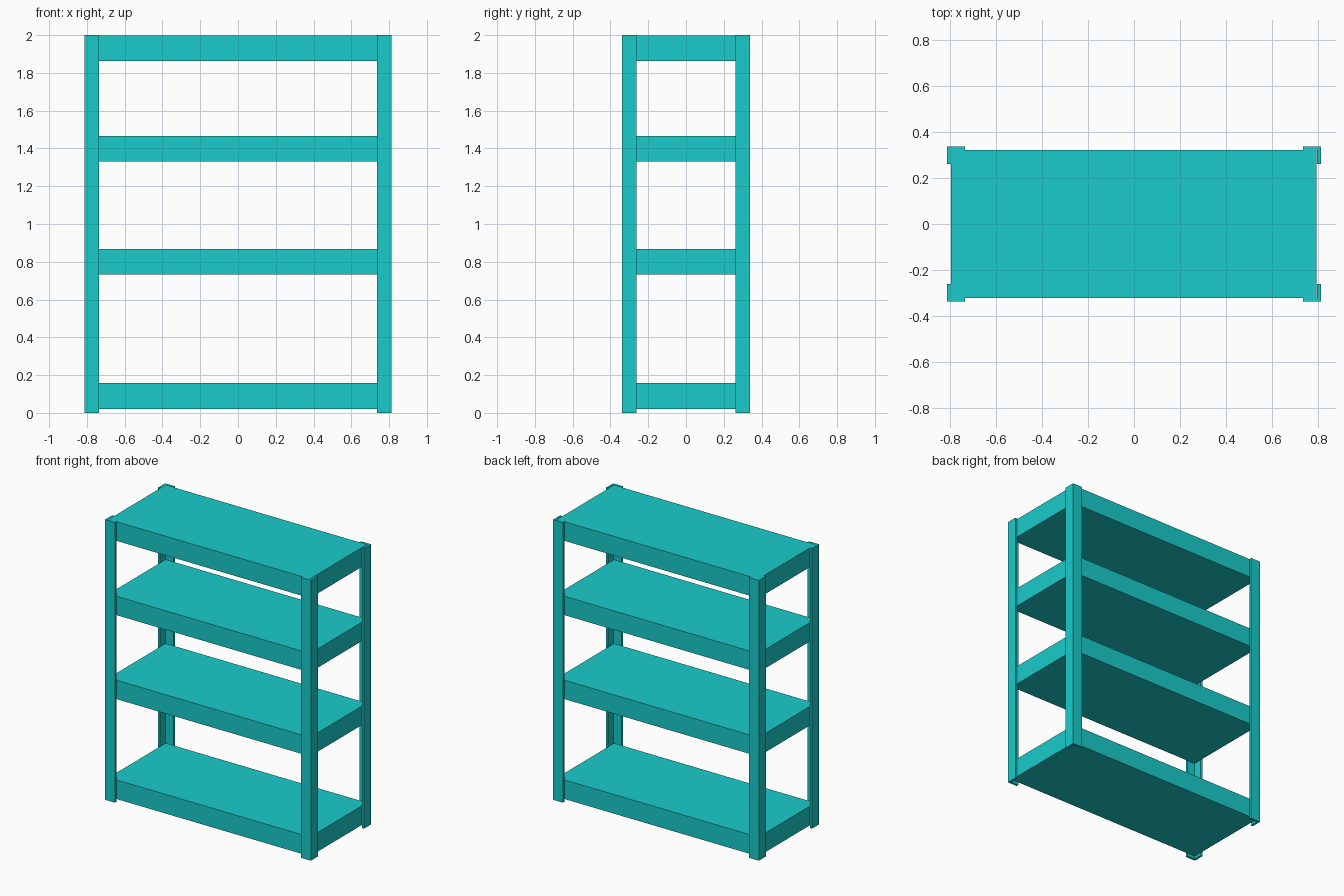
import bpy, bmesh

if "Cube" in bpy.data.objects:
    bpy.data.objects.remove(bpy.data.objects["Cube"])

mat = bpy.data.materials.new("teal_paint")
mat.diffuse_color = (0.01, 0.6, 0.6, 1)
mat.use_nodes = True
mat.node_tree.nodes["Principled BSDF"].inputs["Base Color"].default_value = mat.diffuse_color

OX, OY = 0.8125, 0.338   # outer corner of posts
W, T = 0.077, 0.016      # post flange width and sheet thickness
H = 2.0


def prism(name, profile, z0, z1):
    """Extrude a flat xy profile from z0 to z1."""
    bm = bmesh.new()
    face = bm.faces.new([bm.verts.new((x, y, z0)) for x, y in profile])
    ext = bmesh.ops.extrude_face_region(bm, geom=[face])
    verts = [v for v in ext["geom"] if isinstance(v, bmesh.types.BMVert)]
    bmesh.ops.translate(bm, verts=verts, vec=(0, 0, z1 - z0))
    bmesh.ops.recalc_face_normals(bm, faces=bm.faces)
    me = bpy.data.meshes.new(name)
    bm.to_mesh(me)
    bm.free()
    me.materials.append(mat)
    ob = bpy.data.objects.new(name, me)
    bpy.context.collection.objects.link(ob)
    return ob


# Four L-shaped corner posts
angle = [(OX, OY), (OX - W, OY), (OX - W, OY - T),
         (OX - T, OY - T), (OX - T, OY - W), (OX, OY - W)]
for sx, side in ((-1, "left"), (1, "right")):
    for sy, end in ((-1, "front"), (1, "back")):
        prism(f"{end}_{side}_post", [(sx * x, sy * y) for x, y in angle], 0, H)

# Four solid shelves held inside the posts
x0, x1, y = -0.796, 0.793, 0.321
board = [(x0, -y), (x1, -y), (x1, y), (x0, y)]
levels = [(0.02, 0.157), (0.733, 0.868), (1.332, 1.467), (1.862, 1.999)]
for i, (z0, z1) in enumerate(levels):
    prism(f"shelf_{i + 1}", board, z0, z1)
